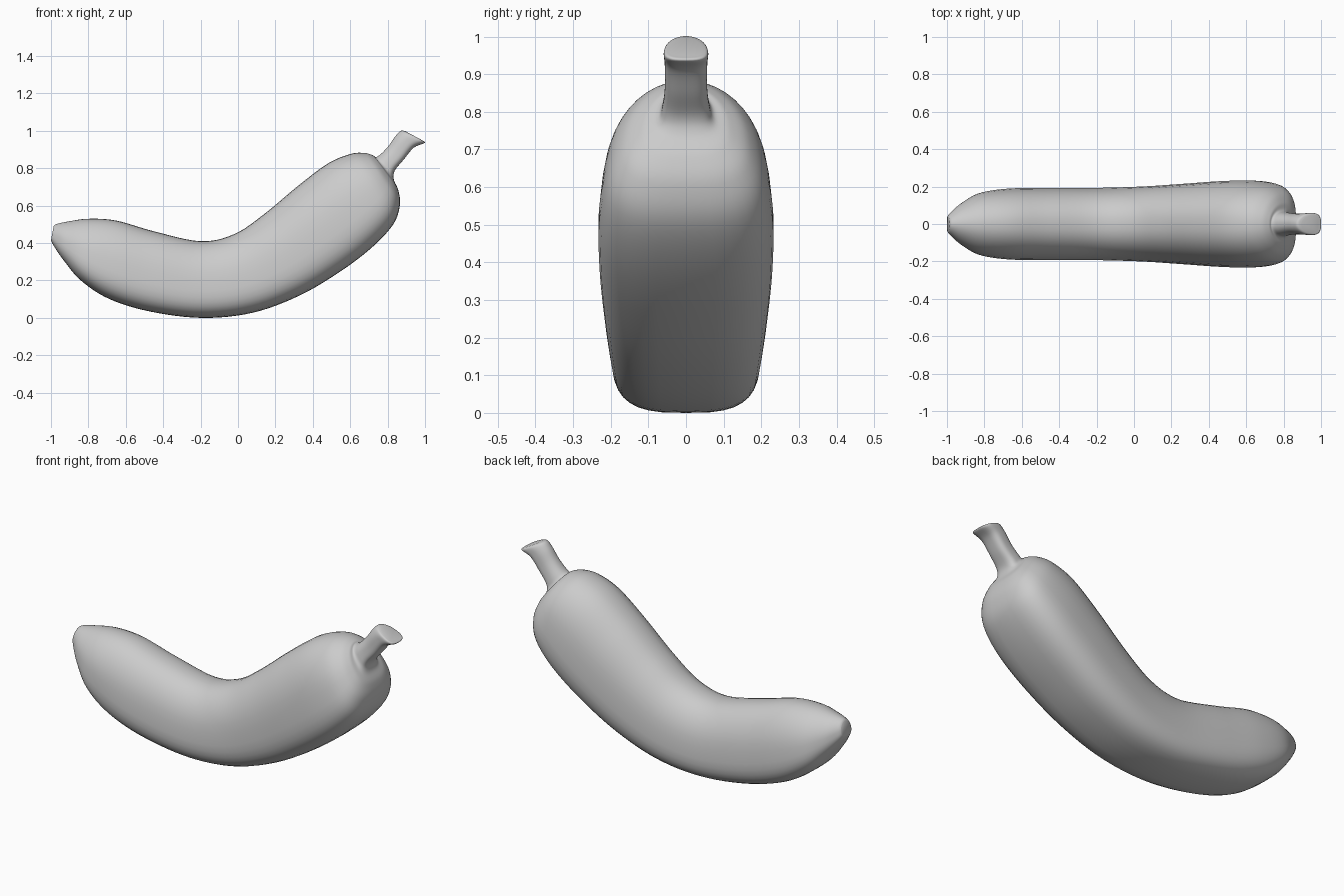
import bpy, bmesh, math

cube = bpy.data.objects.get("Cube")
if cube:
    bpy.data.objects.remove(cube, do_unlink=True)

SIDES, STEPS = 40, 6
TAPER = .14  # the inner side of the bend is narrower than the outer side

# One grey skin for the whole fruit
skin = bpy.data.materials.new("grey skin")
skin.use_nodes = True
grey = (0.6, 0.6, 0.6, 1)
skin.diffuse_color = grey
skin.node_tree.nodes["Principled BSDF"].inputs["Base Color"].default_value = grey

# Cross-sections: upper x, z; lower x, z; half width; squareness
sections = [
    (-.985, .492, -1, .415, .043, 2.5),
    (-.97, .502, -.985, .385, .06, 2.5),
    (-.91, .515, -.93, .305, .108, 2.5),
    (-.8, .53, -.84, .2, .16, 2.6),
    (-.65, .52, -.69, .102, .183, 2.7),
    (-.45, .463, -.47, .034, .187, 2.8),
    (-.2, .41, -.19, 0, .187, 2.8),
    (-.02, .448, .08, .028, .194, 2.8),
    (.14, .555, .33, .12, .208, 2.8),
    (.32, .705, .55, .25, .222, 2.8),
    (.48, .825, .72, .38, .224, 2.8),
    (.6, .876, .83, .5, .206, 2.7),
    (.675, .882, .865, .6, .167, 2.6),
    (.72, .87, .858, .68, .115, 2.6),
    (.737, .86, .833, .74, .072, 2.6),
    (.765, .877, .838, .787, .06, 2.8),
    (.805, .92, .885, .845, .054, 2.8),
    (.842, .972, .94, .91, .055, 2.7),
    (.87, 1, .998, .935, .057, 2.6),
    (.895, .998, .988, .948, .044, 2.5),
]


def blend(a, b, c, d, t):
    """Smooth interpolation between b and c."""
    return b + .5 * t * (c - a + t * (2 * a - 5 * b + 4 * c - d + t * (3 * (b - c) + d - a)))


def signed_power(v, p):
    return math.copysign(abs(v) ** p, v)


def ring(bm, sec):
    """Rounded section, softer on the upper half and boxier below."""
    ux, uz, lx, lz, w, n = sec
    verts = []
    for i in range(SIDES):
        a = math.tau * i / SIDES
        p = 2 / (n - .5 if math.cos(a) > 0 else n + .3)
        h = signed_power(math.cos(a), p)
        y = w * signed_power(math.sin(a), p) * (1 - TAPER * h)
        verts.append(bm.verts.new(((ux + lx + h * (ux - lx)) / 2, y,
                                   (uz + lz + h * (uz - lz)) / 2)))
    return verts


# Curved body running into the flared stem
bm = bmesh.new()
last = len(sections) - 1
rings = []
for k in range(last):
    keys = [sections[min(max(k + j, 0), last)] for j in (-1, 0, 1, 2)]
    for s in range(STEPS):
        rings.append(ring(bm, [blend(*v, s / STEPS) for v in zip(*keys)]))
rings.append(ring(bm, sections[last]))
for r, q in zip(rings, rings[1:]):
    for i in range(SIDES):
        j = (i + 1) % SIDES
        bm.faces.new((r[i], r[j], q[j], q[i]))
bm.faces.new(rings[0])
bm.faces.new(rings[-1])
bmesh.ops.recalc_face_normals(bm, faces=bm.faces)

mesh = bpy.data.meshes.new("curved_fruit")
bm.to_mesh(mesh)
bm.free()
mesh.materials.append(skin)
fruit = bpy.data.objects.new("curved_fruit", mesh)
bpy.context.collection.objects.link(fruit)
bpy.context.view_layer.objects.active = fruit
fruit.select_set(True)
bpy.ops.object.shade_smooth_by_angle(angle=math.radians(60))
